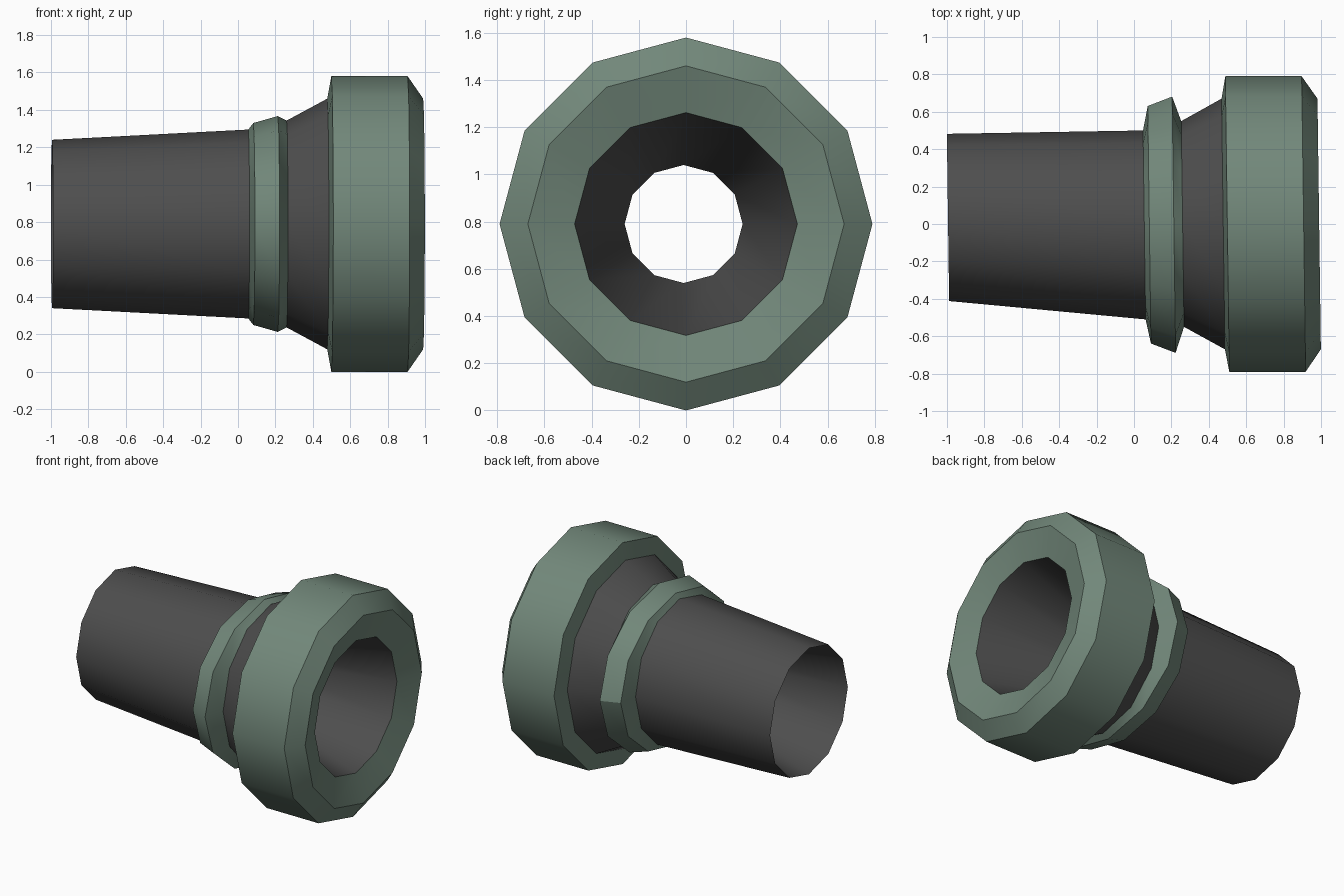
import bpy, bmesh, math

if "Cube" in bpy.data.objects:
    bpy.data.objects.remove(bpy.data.objects["Cube"])

SIDES = 12
CZ = 0.79      # height of the tube axis
TILT = 0.0135  # rings lean slightly in plan


def material(name, rgb):
    m = bpy.data.materials.new(name)
    m.diffuse_color = (*rgb, 1)
    m.use_nodes = True
    m.node_tree.nodes["Principled BSDF"].inputs["Base Color"].default_value = m.diffuse_color
    return m


green = material("muted green", (0.168, 0.245, 0.195))
dark = material("dark grey", (0.076, 0.076, 0.076))


def lathe(name, profile, mat):
    """Skin 12-sided rings given as (x, y radius, z radius, y centre) along the x axis."""
    bm = bmesh.new()
    rings = []
    for x, ry, rz, cy in profile:
        ring = []
        for i in range(SIDES):
            t = 2 * math.pi * i / SIDES
            y = cy + ry * math.cos(t)
            ring.append(bm.verts.new((x - TILT * y, y, CZ + rz * math.sin(t))))
        rings.append(ring)
    for a, b in zip(rings, rings[1:]):
        for i in range(SIDES):
            j = (i + 1) % SIDES
            bm.faces.new((a[i], a[j], b[j], b[i]))
    me = bpy.data.meshes.new(name)
    bm.to_mesh(me)
    bm.free()
    me.materials.append(mat)
    ob = bpy.data.objects.new(name, me)
    bpy.context.collection.objects.link(ob)
    bpy.context.view_layer.objects.active = ob
    ob.select_set(True)
    bpy.ops.object.shade_smooth_by_angle(angle=math.radians(33))
    ob.select_set(False)
    return ob


# Tapered rear tube, with its bore narrowing to the throat
lathe("rear_tube", [(0.0, 0.25, 0.25, -0.01), (-0.994, 0.447, 0.45, 0.035),
                    (0.055, 0.505, 0.505, -0.005)], dark)

# Raised collar, wider sideways than it is tall
lathe("collar", [(0.055, 0.505, 0.505, -0.005), (0.082, 0.635, 0.54, -0.004),
                 (0.213, 0.685, 0.577, -0.004), (0.26, 0.55, 0.553, 0)], green)

# Flared neck between the collar and the front ring
lathe("neck", [(0.26, 0.55, 0.553, 0), (0.477, 0.67, 0.67, 0)], dark)

# Thick front ring with chamfers and a dished front face
lathe("front_ring", [(0.477, 0.67, 0.67, 0), (0.499, 0.79, 0.79, 0),
                     (0.907, 0.79, 0.79, 0), (0.99, 0.67, 0.67, 0),
                     (0.93, 0.472, 0.472, 0)], green)

# Funnel from the front face down to the throat
lathe("front_bore", [(0.93, 0.472, 0.472, 0), (0.0, 0.25, 0.25, -0.01)], dark)
